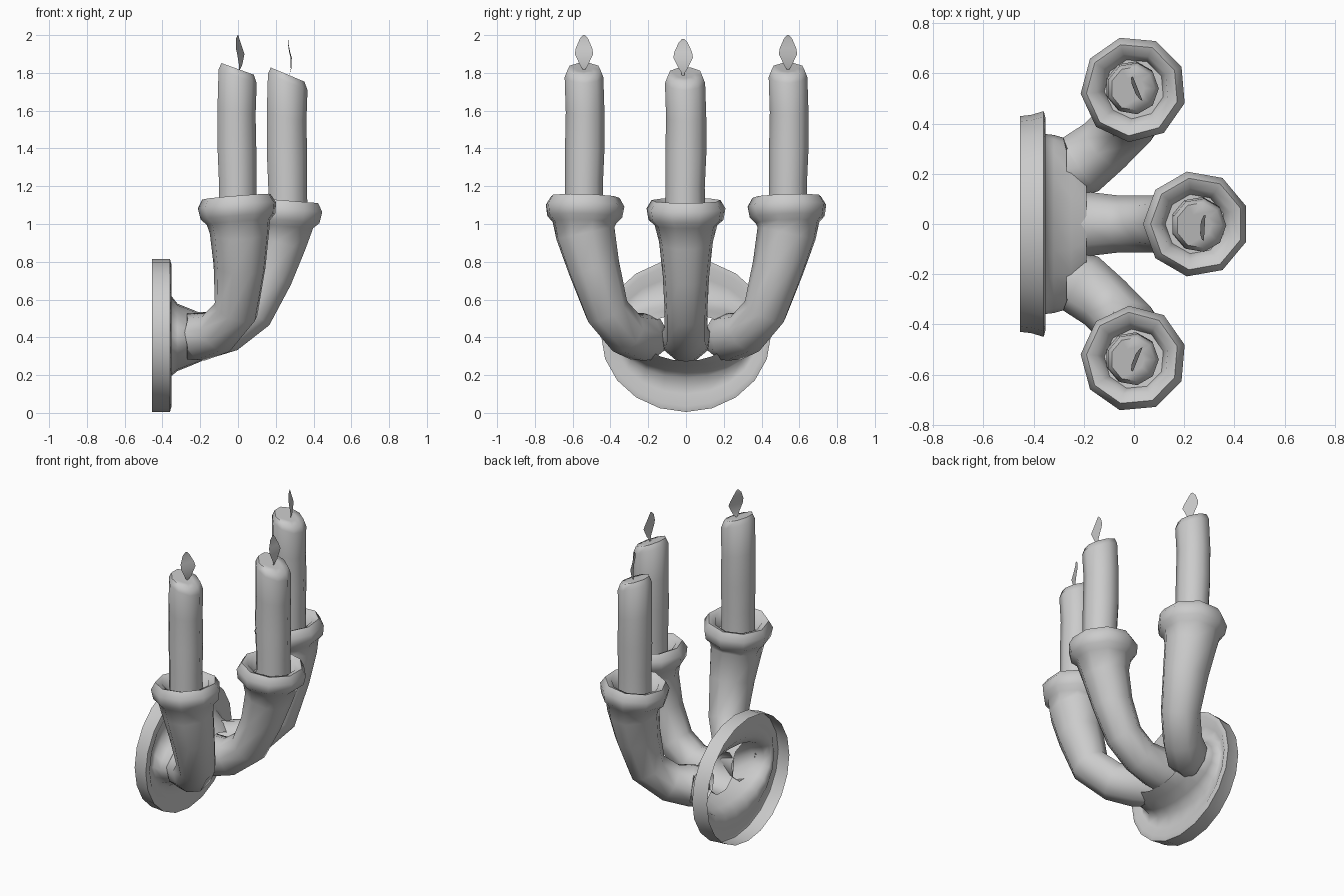
import bpy, bmesh, math
from mathutils import Vector

if "Cube" in bpy.data.objects:
    bpy.data.objects.remove(bpy.data.objects["Cube"])


def loft(name, rings, cap_start=False, cap_end=False, angle=65):
    """Skin a list of equal-length vertex rings."""
    bm = bmesh.new()
    loops = [[bm.verts.new(p) for p in ring] for ring in rings]
    n = len(loops[0])
    for a, b in zip(loops, loops[1:]):
        for i in range(n):
            j = (i + 1) % n
            bm.faces.new((a[i], a[j], b[j], b[i]))
    if cap_start:
        bm.faces.new(loops[0])
    if cap_end:
        bm.faces.new(loops[-1])
    bmesh.ops.recalc_face_normals(bm, faces=bm.faces)
    return finish(name, bm, angle)


def finish(name, bm, angle=65):
    me = bpy.data.meshes.new(name)
    bm.to_mesh(me)
    bm.free()
    me.shade_smooth()
    me.set_sharp_from_angle(angle=math.radians(angle))
    ob = bpy.data.objects.new(name, me)
    bpy.context.collection.objects.link(ob)
    return ob


def ring(c, t, heading, r, n=9):
    """Circle of radius r around c, perpendicular to t."""
    u = Vector((0, 0, 1)).cross(heading).normalized()
    t = t.normalized()
    v = t.cross(u).normalized()
    u = v.cross(t)
    return [c + r * (math.cos(a) * u + math.sin(a) * v)
            for a in (2 * math.pi * i / n + math.pi / 2 for i in range(n))]


# Wall plate: open-backed dish with a raised rim, flowing into the arm hub
# each row: x, half width in y, half height in z, centre z
plate_rows = [(-0.455, 0.43, 0.405, 0.41), (-0.41, 0.435, 0.405, 0.41),
              (-0.36, 0.45, 0.405, 0.41), (-0.352, 0.42, 0.375, 0.41),
              (-0.375, 0.385, 0.31, 0.41), (-0.365, 0.36, 0.225, 0.41),
              (-0.32, 0.355, 0.178, 0.40), (-0.25, 0.335, 0.150, 0.40),
              (-0.19, 0.23, 0.125, 0.40)]
N = 20
loft("wall_plate", [[(x, ry * math.cos(2 * math.pi * i / N),
                      cz + rz * math.sin(2 * math.pi * i / N)) for i in range(N)]
                    for x, ry, rz, cz in plate_rows])

# Cup lip shared by every arm: height offset, radius
lip = [(0.03, 0.202), (0.09, 0.212), (0.135, 0.185), (0.12, 0.145), (0.05, 0.12)]


def arm(name, path, heading, up):
    """Curved hollow arm ending in a flared, slightly tilted cup."""
    pts = [Vector(p[:3]) for p in path]
    up = Vector(up).normalized()
    rings = []
    for i, p in enumerate(pts):
        t = pts[min(i + 1, len(pts) - 1)] - pts[max(i - 1, 0)]
        if i == 0:
            t = Vector((1, 0, 0))
        if i == len(pts) - 1:
            t = up
        rings.append(ring(p, t, heading, path[i][3]))
    for dz, r in lip:
        rings.append(ring(pts[-1] + up * dz, up, heading, r))
    loft(name, rings, cap_end=True)


def candle(name, x, y, z0, z1, slope, r):
    """Slightly uneven candle with a slanted, rounded top."""
    h = z1 - z0
    rows = [(0, 1.0, 0, 0), (0.22, 0.98, 0, 0), (0.45, 1.02, 0.004, 0.3),
            (0.7, 1.0, 0.006, 0.5), (0.94, 1.0, 0, 1), (0.99, 0.85, 0, 1),
            (0.99, 0.45, 0, 1)]
    rings = []
    for f, k, d, s in rows:
        ps = []
        for i in range(9):
            a = 2 * math.pi * i / 9
            dx, dy = r * k * math.cos(a), r * k * math.sin(a)
            ps.append((x + dx - d, y + dy + d, z0 + h * f - slope * s * dx))
        rings.append(ps)
    loft(name, rings, True, True)


def flame(name, x, y, z, direction):
    """Flat leaf-shaped flame on a thin wick."""
    d = Vector(direction).normalized()
    prof = [(-0.05, 0.006), (0.0, 0.008), (0.02, 0.022), (0.08, 0.052),
            (0.11, 0.047), (0.16, 0.024), (0.18, 0.006)]
    bm = bmesh.new()
    rows = [[bm.verts.new(Vector((x + 0.01 * math.sin(h * 30), y, z + h)) + d * w * s)
             for s in (-1, 1)] for h, w in prof]
    for a, b in zip(rows, rows[1:]):
        bm.faces.new((a[0], a[1], b[1], b[0]))
    finish(name, bm)


# Middle arm, candle and flame
arm("middle_arm", [(-0.26, 0, 0.40, 0.135), (-0.18, 0, 0.405, 0.13),
                   (-0.05, 0, 0.43, 0.115), (0.08, 0, 0.53, 0.115),
                   (0.17, 0, 0.72, 0.125), (0.225, 0, 0.90, 0.145),
                   (0.24, 0, 0.99, 0.168)], (1, 0, 0), (0.08, 0, 1))
candle("middle_candle", 0.26, -0.005, 1.02, 1.80, 0.42, 0.108)
flame("middle_flame", 0.275, -0.015, 1.80, (0.06, 1, 0))

# Side arms, candles and flames, mirrored across y
for side, s in (("left", 1), ("right", -1)):
    arm(side + "_arm", [(-0.27, s * 0.215, 0.40, 0.125), (-0.21, s * 0.24, 0.40, 0.13),
                        (-0.11, s * 0.32, 0.425, 0.12), (-0.01, s * 0.42, 0.54, 0.12),
                        (0.01, s * 0.49, 0.77, 0.14), (0.01, s * 0.535, 0.95, 0.16),
                        (0.005, s * 0.54, 1.01, 0.172)],
        Vector((0.7, 0.7 * s, 0)), (-0.08, -0.03 * s, 1))
    candle(side + "_candle", -0.005, s * 0.54, 1.05, 1.83, 0.36, 0.104)
    flame(side + "_flame", 0.008, s * 0.54, 1.82, (-0.4, s * 1.0, 0))
